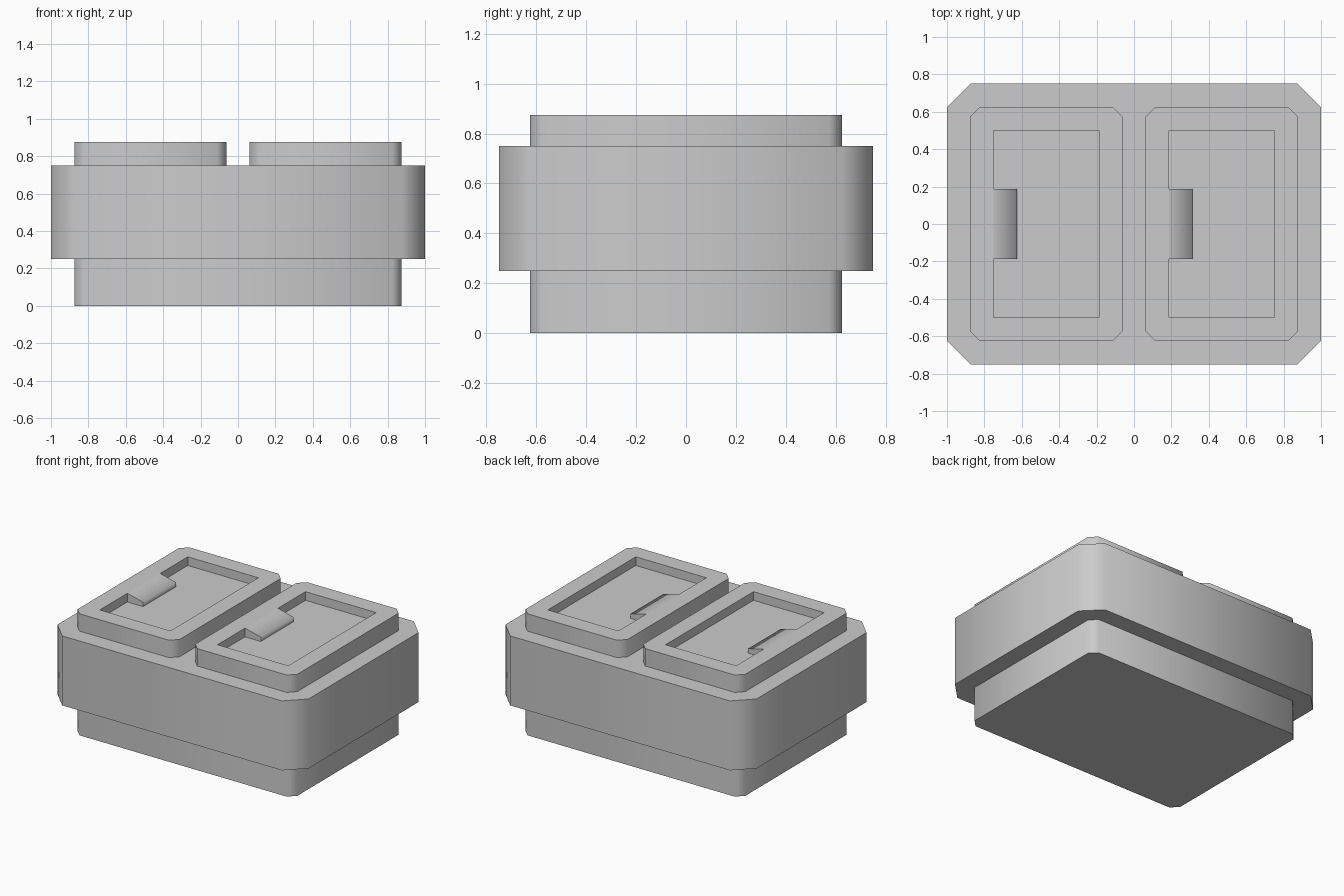
import bpy, bmesh, math

if "Cube" in bpy.data.objects:
    bpy.data.objects.remove(bpy.data.objects["Cube"])


def finish(name, bm, angle):
    mesh = bpy.data.meshes.new(name)
    bm.to_mesh(mesh)
    bm.free()
    obj = bpy.data.objects.new(name, mesh)
    bpy.context.collection.objects.link(obj)
    bpy.ops.object.select_all(action='DESELECT')
    obj.select_set(True)
    bpy.context.view_layer.objects.active = obj
    bpy.ops.object.shade_smooth_by_angle(angle=math.radians(angle))
    return obj


def ring(bm, cx, w, d, c, z):
    """Rectangle with corners cut by c, as eight vertices."""
    pts = [(w, d - c), (w - c, d), (c - w, d), (-w, d - c),
           (-w, c - d), (c - w, -d), (w - c, -d), (w, c - d)]
    return [bm.verts.new((cx + x, y, z)) for x, y in pts]


def loft(name, cx, rings, bottom):
    bm = bmesh.new()
    loops = [ring(bm, cx, *r) for r in rings]
    for a, b in zip(loops, loops[1:]):
        for i in range(8):
            j = (i + 1) % 8
            bm.faces.new((a[i], a[j], b[j], b[i]))
    bm.faces.new(loops[-1])
    if bottom:
        bm.faces.new(loops[0][::-1])
    bmesh.ops.remove_doubles(bm, verts=bm.verts, dist=1e-5)
    return finish(name, bm, 50)


# Stepped housing: narrow foot and wider body
loft("housing", 0, [(0.875, 0.625, 0.05, 0), (0.875, 0.625, 0.05, 0.25),
                    (1, 0.75, 0.125, 0.25), (1, 0.75, 0.125, 0.75)], True)

RIM, FLOOR, TIP = 0.875, 0.8125, 0.844
for side, cx in (("left", -0.46875), ("right", 0.46875)):
    # Raised frame with a sunken rectangular panel
    loft(side + "_socket_frame", cx,
         [(0.40625, 0.625, 0.05, 0.75), (0.40625, 0.625, 0.05, RIM),
          (0.28125, 0.5, 0, RIM), (0.28125, 0.5, 0, FLOOR)], False)

    # Sloped latch tab reaching in from the left rim
    x0, x1 = cx - 0.28125, cx - 0.15625
    bm = bmesh.new()
    near, far = [[bm.verts.new((x, y, z)) for x, z in
                  ((x0, FLOOR), (x1, FLOOR), (x1, TIP), (x0, RIM))]
                 for y in (-0.1875, 0.1875)]
    bm.faces.new(near)
    bm.faces.new(far[::-1])
    for i in (1, 2):
        bm.faces.new((near[i], far[i], far[i + 1], near[i + 1]))
    finish(side + "_latch_tab", bm, 80)
